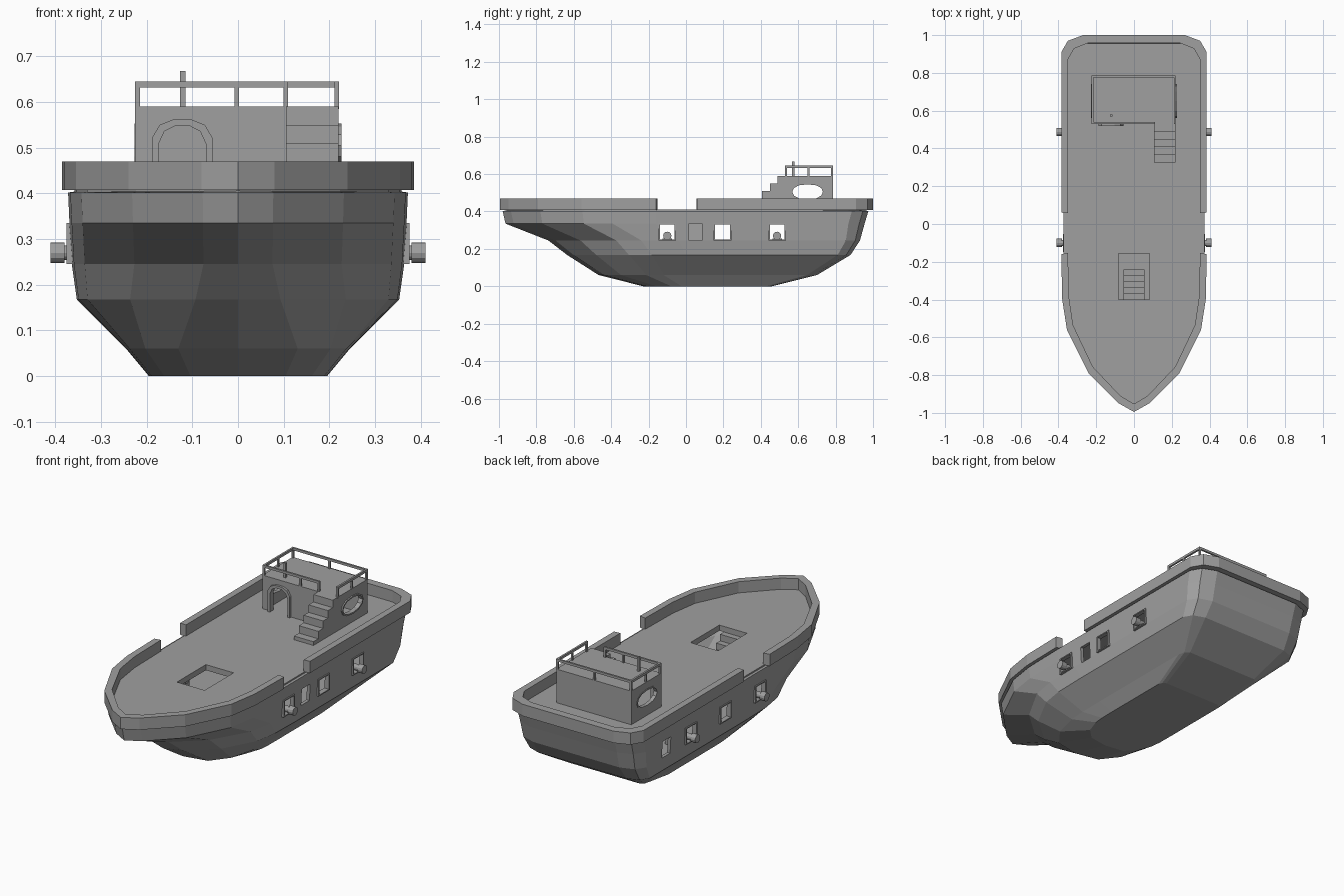
import bpy, bmesh, math
from mathutils import Vector, Matrix

cube = bpy.data.objects.get("Cube")
if cube:
    bpy.data.objects.remove(cube, do_unlink=True)

grey = bpy.data.materials.new("plain grey")
grey.use_nodes = True
grey.diffuse_color = (0.35, 0.35, 0.35, 1)
grey.node_tree.nodes["Principled BSDF"].inputs["Base Color"].default_value = grey.diffuse_color


def finish(name, bm):
    bmesh.ops.recalc_face_normals(bm, faces=bm.faces)
    mesh = bpy.data.meshes.new(name)
    bm.to_mesh(mesh)
    bm.free()
    mesh.materials.append(grey)
    obj = bpy.data.objects.new(name, mesh)
    bpy.context.collection.objects.link(obj)
    return obj


def box(name, x, y, z):
    """Box from (low, high) ranges."""
    bm = bmesh.new()
    size = [r[1] - r[0] for r in (x, y, z)]
    mid = [sum(r) / 2 for r in (x, y, z)]
    bmesh.ops.create_cube(bm, size=1, matrix=Matrix.Translation(mid) @ Matrix.Diagonal((*size, 1)))
    return finish(name, bm)


def prism(name, points, axis, low, high):
    """Extrude a flat outline along an axis."""
    place = {"x": lambda p: (low, p[0], p[1]),
             "y": lambda p: (p[0], low, p[1]),
             "z": lambda p: (p[0], p[1], low)}[axis]
    bm = bmesh.new()
    face = bm.faces.new([bm.verts.new(place(p)) for p in points])
    out = bmesh.ops.extrude_face_region(bm, geom=[face])["geom"]
    shift = Vector([(high - low) * (a == axis) for a in "xyz"])
    bmesh.ops.translate(bm, vec=shift, verts=[v for v in out if isinstance(v, bmesh.types.BMVert)])
    return finish(name, bm)


def bake(obj):
    """Turn modifiers into plain mesh."""
    graph = bpy.context.evaluated_depsgraph_get()
    mesh = bpy.data.meshes.new_from_object(obj.evaluated_get(graph))
    obj.modifiers.clear()
    obj.data = mesh


def cut(objects, cutters):
    for obj in objects:
        for c in cutters:
            mod = obj.modifiers.new("cut", "BOOLEAN")
            mod.operation, mod.solver, mod.object = "DIFFERENCE", "EXACT", c
        bake(obj)
    for c in cutters:
        bpy.data.objects.remove(c, do_unlink=True)


# Half outline of the ship from bow to stern
HALF = [(0, -0.995), (.08, -.95), (.24, -.79), (.355, -.56), (.38, -.4), (.385, -.16),
        (.385, .06), (.385, .91), (.35, .97), (.27, 1)]


def mirrored(half):
    return half + [(-x, y) for x, y in reversed(half) if x > 0]


def outline(bow, stern, width, blunt):
    """Plan outline fitted between bow and stern."""
    return mirrored([(width * (x / .385) ** blunt if x else 0,
                      bow + (y + 1) / 2 * (stern - bow)) for x, y in HALF])


# Hull shell: z, bow, stern, half width, bluntness
LEVELS = [(0, -.23, .46, .195, .4), (.06, -.47, .7, .245, .4), (.168, -.64, .88, .353, .85),
          (.245, -.74, .93, .364, 1), (.335, -.97, .955, .369, 1), (.402, -.985, .975, .372, 1)]
bm = bmesh.new()
rings = [[bm.verts.new((x, y, z)) for x, y in outline(*rest)] for z, *rest in LEVELS]
for lower, upper in zip(rings, rings[1:]):
    for i in range(len(lower)):
        j = (i + 1) % len(lower)
        bm.faces.new((lower[i], lower[j], upper[j], upper[i]))
bm.faces.new(rings[0][::-1])
hull = finish("hull", bm)
shell = hull.modifiers.new("shell", "SOLIDIFY")
shell.thickness, shell.offset = .018, -1
bake(hull)

# Gun ports and windows through both sides
PORTS, GUNS = (-.1, .195, .487), (-.1, .487)
WIN = .042
cutters = [box("port_cutter", (-.6, .6), (y - WIN, y + WIN), (.25, .33)) for y in PORTS]
cutters.append(box("slot_cutter", (.3, .5), (.015, .085), (.245, .335)))
cutters.append(box("slot_cutter", (-.5, -.3), (.655, .725), (.245, .335)))
cut([hull], cutters)

# Decks and hatch
deck = prism("main_deck", outline(-.965, .955, .358, 1), "z", .38, .41)
cut([deck], [box("hatch_cutter", (-.082, .082), (-.4, -.155), (.3, .5))])
prism("lower_deck", outline(-.62, .85, .335, .9), "z", .19, .205)
for i in range(5):
    box("hatch_step", (-.056, .056), (-.4 + i * .032, -.368 + i * .032), (.2, .38 - i * .035))

# Raised bulwarks at bow and stern
bow_half, stern_half = HALF[:6], HALF[6:]


def inset(points):
    return [(x * .908, y * .957) for x, y in points]


bow_run = [(-x, y) for x, y in reversed(bow_half[1:])] + bow_half
stern_run = stern_half + [(-x, y) for x, y in reversed(stern_half)]
for name, run in (("bow_bulwark", bow_run), ("stern_bulwark", stern_run)):
    prism(name, run + inset(run)[::-1], "z", .407, .47)

# Port frames and cannons on both sides
for s in (-1, 1):
    def side(a, b):
        return tuple(sorted((s * a, s * b)))
    for y in PORTS:
        for z in (.245, .329):
            box("port_frame", side(.355, .375), (y - WIN - .005, y + WIN + .005), (z, z + .006))
        for e in (-1, 1):
            mid = y + e * (WIN + .001)
            box("port_frame", side(.355, .375), (mid - .004, mid + .004), (.245, .335))
    for y in GUNS:
        for a, b, r in ((.24, .385, .016), (.38, .41, .022), (.23, .26, .022)):
            disc = [(y + r * math.cos(k * math.tau / 12), .27 + r * math.sin(k * math.tau / 12))
                    for k in range(12)]
            prism("cannon_barrel", disc, "x", s * a, s * b)
        box("cannon_carriage", side(.235, .34), (y - .025, y + .025), (.205, .256))

# Cabin with arched door and oval windows


def arch(w, top):
    right = [(w, .41), (w, top - .04), (w * .75, top - .012), (w * .3, top)]
    return [(x - .122, z) for x, z in right + [(-x, z) for x, z in reversed(right)]]


def oval(ry, rz):
    return [(.65 + ry * math.copysign(abs(math.cos(t)) ** .8, math.cos(t)), .505 + rz * math.sin(t))
            for t in (k * math.tau / 12 for k in range(12))]


cabin = box("cabin", (-.225, .22), (.53, .785), (.405, .59))
cut([cabin], [box("room_cutter", (-.207, .202), (.548, .767), (.3, .573))])
door = prism("door_frame", arch(.066, .562), "y", .518, .545)
frames = [prism("window_frame", oval(.09, .048), "x", s * .207, s * .227) for s in (-1, 1)]
cut([cabin, door, *frames], [prism("door_cutter", arch(.052, .548), "y", .4, .6),
                            prism("window_cutter", oval(.082, .04), "x", -.4, .4)])

# Outside stairs to the cabin roof
for i in range(5):
    box("stair_step", (.105, .22), (.325 + i * .041, .531), (.405, .43 + i * .04))

# Roof railing
T = .005
for x, y in ((-.22, .535), (-.003, .535), (.105, .535), (-.22, .655), (.216, .655),
             (-.22, .78), (-.003, .78), (.216, .78), (.216, .535)):
    box("rail_post", (x - T, x + T), (y - T, y + T), (.585, .635))
for x in (-.22, .216):
    box("side_rail", (x - T, x + T), (.53, .785), (.632, .645))
box("front_rail", (-.225, .11), (.53, .54), (.632, .645))
box("back_rail", (-.225, .221), (.775, .785), (.632, .645))

# Steering lever on the roof
box("steering_lever", (-.127, -.115), (.568, .58), (.585, .668))
